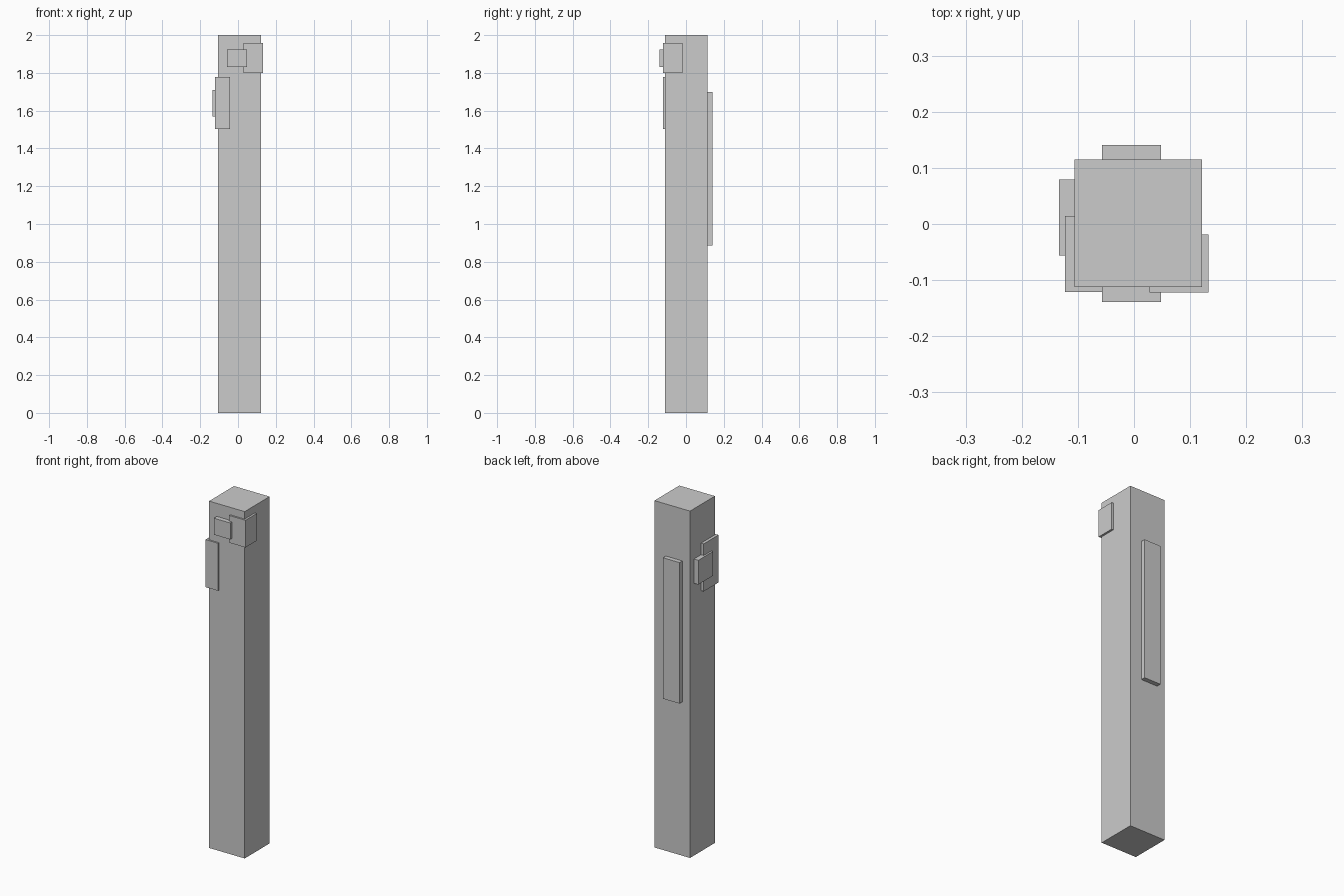
import bpy

if "Cube" in bpy.data.objects:
    bpy.data.objects.remove(bpy.data.objects["Cube"])


def box(name, x, y, z):
    """Axis-aligned box from (min, max) ranges."""
    bpy.ops.mesh.primitive_cube_add(size=1)
    ob = bpy.context.object
    ob.name = name
    ob.location = [(a + b) / 2 for a, b in (x, y, z)]
    ob.scale = [b - a for a, b in (x, y, z)]
    bpy.ops.object.transform_apply(location=True, rotation=False, scale=True)
    return ob


# Main square post
box("post", (-0.106, 0.121), (-0.112, 0.115), (0, 2))

# Long strip on the back
box("back_strip", (-0.057, 0.048), (0.10, 0.141), (0.887, 1.70))

# Small plate on the front
box("front_plate", (-0.057, 0.048), (-0.139, -0.10), (1.83, 1.925))

# Blocks wrapping the two front corners
box("right_corner_block", (0.028, 0.133), (-0.122, -0.019), (1.80, 1.957))
box("left_corner_block", (-0.123, -0.043), (-0.121, 0.014), (1.503, 1.777))

# Raised plate on the left side
box("left_plate", (-0.134, -0.09), (-0.056, 0.079), (1.57, 1.71))
